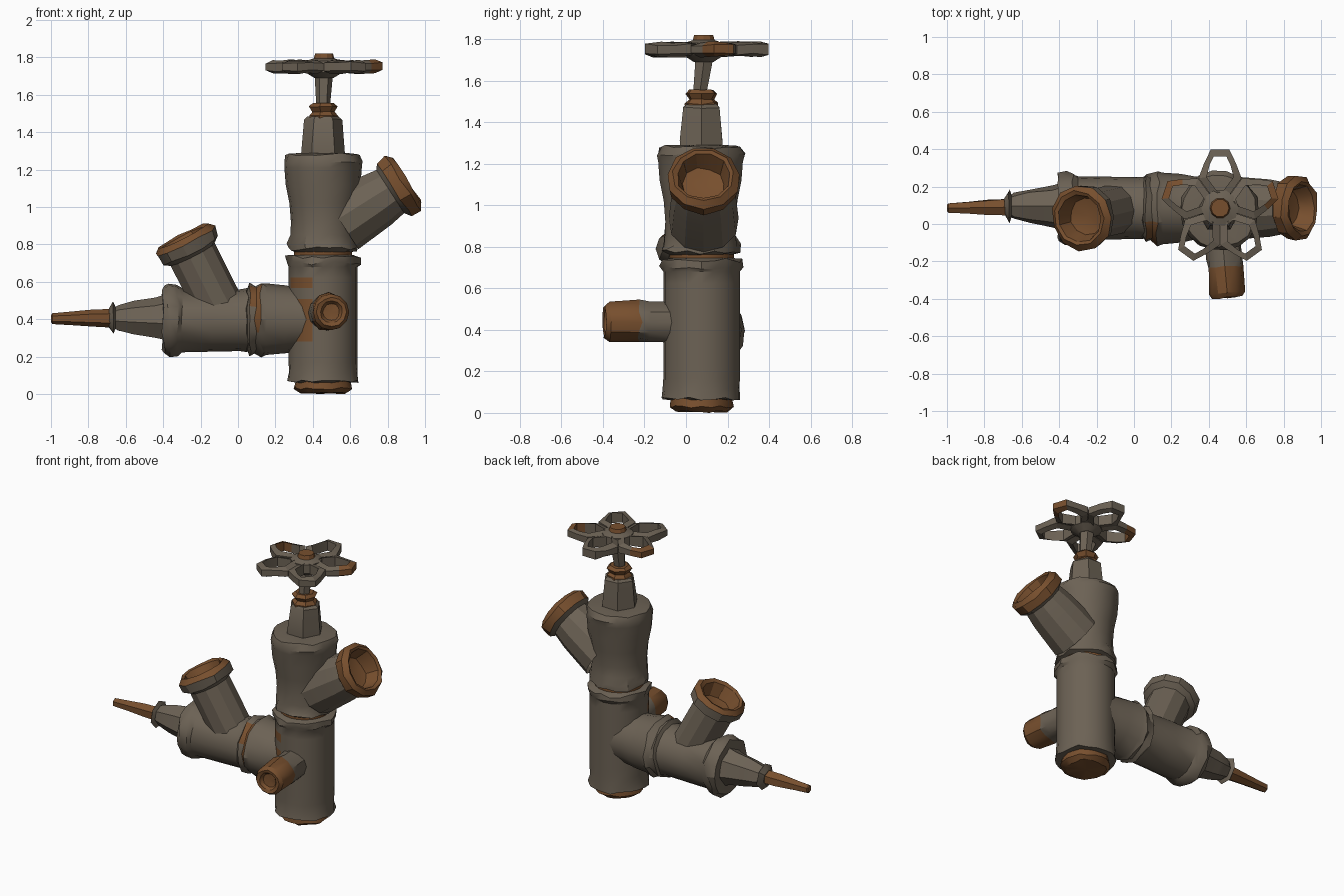
import bpy, bmesh, math, random
from mathutils import Vector

random.seed(4)


def colour(name, rgb):
    m = bpy.data.materials.new(name)
    m.diffuse_color = (*rgb, 1)
    return m


MATS = [colour("weathered_grey", (0.150, 0.122, 0.090)),
        colour("rust_brown", (0.185, 0.078, 0.027))]


def finish(bm, name, angle=32):
    bmesh.ops.recalc_face_normals(bm, faces=bm.faces)
    me = bpy.data.meshes.new(name)
    bm.to_mesh(me)
    bm.free()
    for m in MATS:
        me.materials.append(m)
    ob = bpy.data.objects.new(name, me)
    bpy.context.collection.objects.link(ob)
    bpy.ops.object.select_all(action='DESELECT')
    ob.select_set(True)
    bpy.context.view_layer.objects.active = ob
    bpy.ops.object.shade_smooth_by_angle(angle=math.radians(angle))
    return ob


def lathe(name, origin, axis, profile, n=16, rule=None, turn=0.0):
    """Profile rows: (distance, radius, material, jitter); radius 0 makes a tip."""
    bm = bmesh.new()
    o, d = Vector(origin), Vector(axis).normalized()
    u = Vector((0, 1, 0)).cross(d)
    u = u.normalized() if u.length > 0.3 else Vector((1, 0, 0))
    u = (u - d * u.dot(d)).normalized()
    v = d.cross(u)
    prev = None
    for t, r, mat, jit in profile:
        ring = []
        for i in range(n if r > 0 else 1):
            a = math.tau * i / n + turn
            rr = r + random.uniform(-jit, jit) if r > 0 else 0
            tt = t + random.uniform(-jit, jit)
            ring.append(bm.verts.new(o + d * tt + (u * math.cos(a) + v * math.sin(a)) * rr))
        if prev:
            for i in range(n):
                q = [prev[i % len(prev)], prev[(i + 1) % len(prev)],
                     ring[(i + 1) % len(ring)], ring[i % len(ring)]]
                f = bm.faces.new(list(dict.fromkeys(q)))
                f.material_index = mat
                if rule and rule(f.calc_center_median()):
                    f.material_index = 1
        prev = ring
    return finish(bm, name)


def patch(c):
    """Rust stain around the tee on the front of the column."""
    left = 0.29 < c.x < 0.42 and c.y < 0.0
    return left and (0.28 < c.z < 0.49 or 0.55 < c.z < 0.63)


CX, CY = 0.455, 0.075

# Main column with rusty foot and top flange
col = [(0.005, 0, 1, 0), (0.005, 0.125, 1, .006), (0.03, 0.155, 1, .006), (0.065, 0.15, 1, .006),
       (0.068, 0.19, 0, .008), (0.11, 0.186, 0, .004)]
col += [(0.11 + 0.057 * k, 0.184, 0, 0) for k in range(1, 11)]
col += [(0.70, 0.198, 0, .01), (0.735, 0.195, 0, .01), (0.745, 0.155, 0, 0), (0.79, 0.155, 1, 0)]
lathe("main_column", (CX, CY, 0), (0, 0, 1), col, 20, patch)

# Upper valve chamber
lathe("upper_chamber", (CX, CY - 0.005, 0), (0, 0, 1), [
    (0.76, 0.15, 0, 0), (0.775, 0.185, 0, .012), (0.805, 0.187, 0, .012), (0.85, 0.175, 0, .004),
    (0.92, 0.172, 0, 0), (1.02, 0.18, 0, 0), (1.12, 0.20, 0, 0), (1.21, 0.207, 0, 0),
    (1.245, 0.212, 0, .008), (1.28, 0.195, 0, .01), (1.29, 0.12, 0, 0), (1.285, 0, 0, 0)], 18)

# Hexagonal bonnet, packing nut and stem
lathe("bonnet", (CX, CY, 0), (0, 0, 1), [
    (1.25, 0.12, 0, 0), (1.31, 0.118, 0, .004), (1.47, 0.1, 0, .004), (1.485, 0.085, 0, .003),
    (1.48, 0, 0, 0)], 6)
lathe("packing_nut", (CX, CY, 0), (0, 0, 1), [
    (1.46, 0.08, 1, 0), (1.49, 0.08, 1, .006), (1.51, 0.06, 1, .004), (1.54, 0.08, 1, .005),
    (1.555, 0.06, 1, .003), (1.55, 0, 1, 0)], 7)
lathe("stem", (CX, 0.065, 1.53), (0.02, 0.13, 1), [
    (0, 0.036, 0, 0), (0.14, 0.046, 0, 0), (0.2, 0.05, 0, 0)], 6)

# Handwheel: five open petals around a hub
WX, WY, WZ = 0.46, 0.085, 1.75
OUT = [(0.05, -0.035), (0.16, -0.115), (0.24, -0.085), (0.312, -0.05),
       (0.312, 0.05), (0.24, 0.085), (0.16, 0.115), (0.05, 0.035)]
INN = [(0.085, -0.012), (0.165, -0.072), (0.23, -0.056), (0.276, -0.034),
       (0.276, 0.034), (0.23, 0.056), (0.165, 0.072), (0.085, 0.012)]
for k in range(5):
    bm = bmesh.new()
    a = math.radians(90 + 72 * k)
    loops = []
    for pts, h, s in ((OUT, 0.022, 1), (INN, 0.034, 1), (INN, 0.034, -1), (OUT, 0.022, -1)):
        loops.append([bm.verts.new((WX + x * math.cos(a) - y * math.sin(a),
                                    WY + x * math.sin(a) + y * math.cos(a),
                                    WZ + s * h + random.uniform(-.006, .006)))
                      for x, y in pts])
    for j in range(4):
        A, B = loops[j], loops[(j + 1) % 4]
        for i in range(8):
            f = bm.faces.new((A[i], A[(i + 1) % 8], B[(i + 1) % 8], B[i]))
            f.material_index = 1 if k in (1, 4) and i in (2, 3) else 0
    finish(bm, f"wheel_petal_{k + 1}", 15)
lathe("wheel_hub", (WX, WY, WZ), (0, 0, 1), [
    (-0.06, 0, 0, 0), (-0.06, 0.05, 0, 0), (-0.03, 0.1, 0, 0), (0.03, 0.1, 0, 0),
    (0.045, 0.055, 0, 0), (0.07, 0.048, 1, 0), (0.07, 0, 1, 0)], 10)

# Horizontal arm running left from the column, with union flange
AY, AZ = 0.085, 0.4
lathe("tee_arm", (0.45, AY, AZ), (-1, 0, 0), [
    (0.0, 0.165, 0, 0), (0.13, 0.17, 0, 0), (0.2, 0.18, 0, .004), (0.3, 0.19, 0, .006),
    (0.325, 0.192, 0, .014), (0.36, 0.178, 0, .01), (0.39, 0.188, 0, .012),
    (0.405, 0.15, 0, 0), (0.44, 0.15, 0, 0)], 16,
    lambda c: 0.08 < c.x < 0.13 and c.y < 0.03 and c.z > 0.34)
lathe("side_chamber", (0.06, AY, AZ - 0.005), (-1, 0, 0), [
    (0.0, 0.15, 0, 0), (0.01, 0.168, 0, .008), (0.05, 0.165, 0, 0), (0.2, 0.168, 0, 0),
    (0.36, 0.172, 0, .004), (0.385, 0.188, 0, .01), (0.43, 0.195, 0, .01),
    (0.46, 0.18, 0, .01), (0.462, 0.1, 0, 0), (0.46, 0, 0, 0)], 16)

# Tapered nozzle, collar and rusty spike
lathe("nozzle", (-0.38, 0.095, 0.405), (-1, 0, 0), [
    (0, 0.13, 0, 0), (0.06, 0.112, 0, .005), (0.18, 0.095, 0, .005), (0.26, 0.072, 0, .004),
    (0.275, 0.062, 0, 0), (0.285, 0.092, 0, .008), (0.31, 0.05, 0, .004), (0.305, 0, 0, 0)], 7)
lathe("spike", (-0.67, 0.09, 0.405), (-1, -0.015, -0.005), [
    (0, 0.05, 1, 0), (0.1, 0.046, 1, .004), (0.22, 0.036, 1, .003), (0.322, 0.029, 1, 0),
    (0.329, 0.02, 1, 0), (0.329, 0, 1, 0)], 6)


def branch(name, mouth, axis, length, r0, r1, rim, rim_mat):
    """Angled pipe with a flared, hollow rusty mouth; built back from the mouth."""
    d = Vector(axis).normalized()
    lathe(name, Vector(mouth) - d * length, d, [
        (0, r0, 0, 0), (length - 0.2, (r0 + r1) / 2, 0, 0), (length - 0.11, r1, 0, 0),
        (length - 0.085, rim - 0.008, 0, .006), (length - 0.03, rim, rim_mat, .006),
        (length, rim - 0.03, 1, .005), (length - 0.01, rim - 0.05, 1, .004),
        (length - 0.1, rim - 0.075, 1, .006), (length - 0.12, 0, 1, 0)], 11)


branch("side_outlet", (-0.295, 0.03, 0.845), (-0.45, -0.11, 0.89), 0.46, 0.135, 0.135, 0.178, 0)
branch("upper_outlet", (0.905, 0.085, 1.145), (0.84, 0, 0.54), 0.42, 0.17, 0.14, 0.178, 1)

# Front spout, rusty toward its recessed end
lathe("front_spout", (0.465, 0.0, 0.435), (0.09, -1, 0.01), [
    (0, 0.098, 0, 0), (0.18, 0.098, 0, .004), (0.23, 0.097, 0, .012), (0.37, 0.097, 1, 0),
    (0.395, 0.08, 1, .004), (0.39, 0.06, 1, .003), (0.37, 0.045, 1, .003),
    (0.365, 0, 1, 0)], 12)
